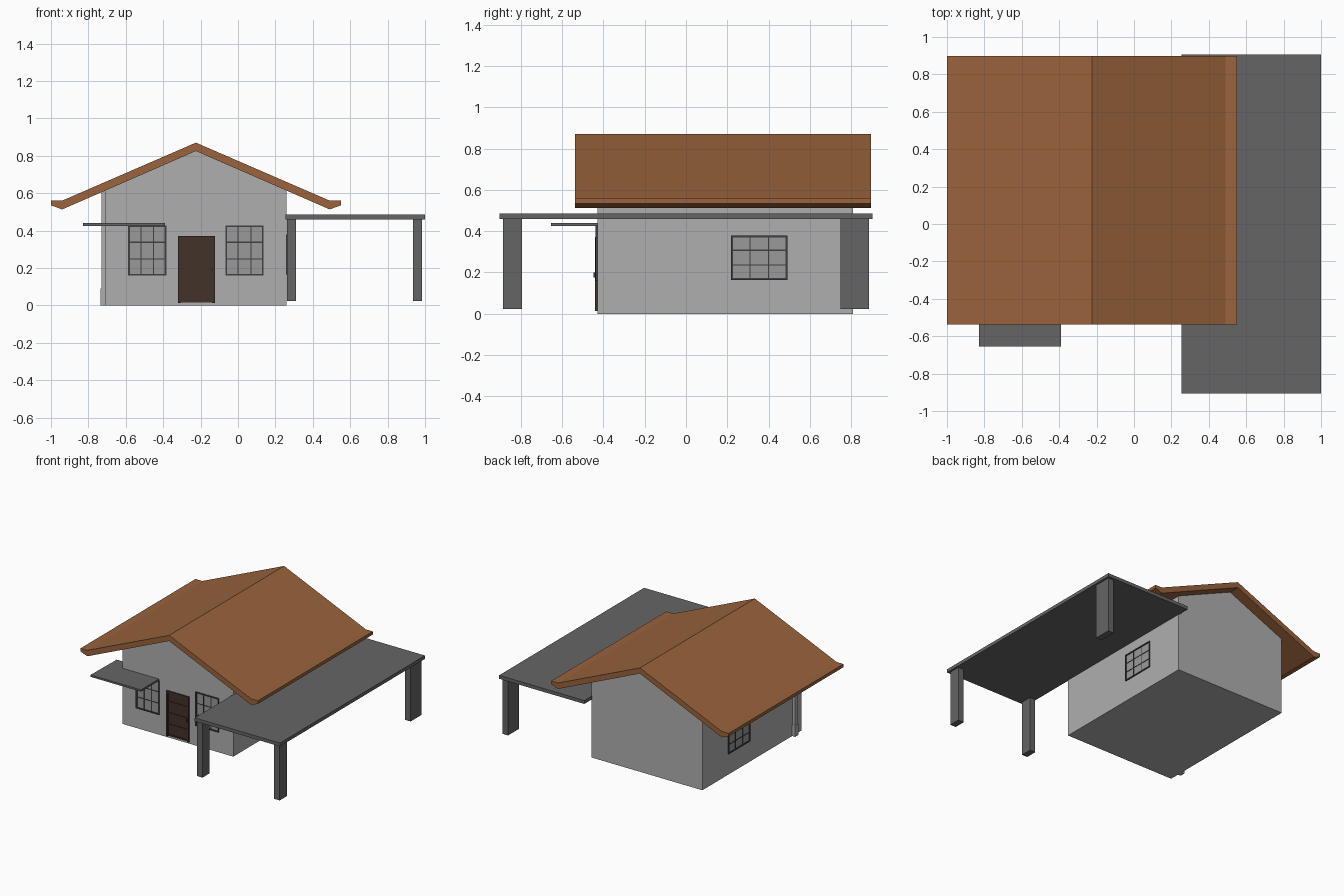
import bpy, bmesh
from mathutils import Matrix, Vector

if "Cube" in bpy.data.objects:
    bpy.data.objects.remove(bpy.data.objects["Cube"])


def material(name, rgb):
    m = bpy.data.materials.new(name)
    m.diffuse_color = (*rgb, 1)
    m.use_nodes = True
    m.node_tree.nodes["Principled BSDF"].inputs["Base Color"].default_value = m.diffuse_color
    return m


ROOF = material("terracotta", (0.32, 0.125, 0.045))
WALL = material("wall_grey", (0.43, 0.43, 0.43))
SLAB = material("concrete", (0.13, 0.13, 0.13))
FRAME = material("dark_frame", (0.05, 0.05, 0.05))
GLASS = material("pane_grey", (0.32, 0.32, 0.32))
WOOD = material("dark_wood", (0.055, 0.032, 0.022))


def finish(name, bm, mat):
    bmesh.ops.recalc_face_normals(bm, faces=bm.faces)
    me = bpy.data.meshes.new(name)
    bm.to_mesh(me)
    bm.free()
    ob = bpy.data.objects.new(name, me)
    me.materials.append(mat)
    bpy.context.collection.objects.link(ob)
    return ob


def add_box(bm, x, y, z):
    """Each argument is a (min, max) pair."""
    lo, hi = Vector((x[0], y[0], z[0])), Vector((x[1], y[1], z[1]))
    mat = Matrix.Translation((lo + hi) / 2) @ Matrix.Diagonal((*(hi - lo), 1))
    bmesh.ops.create_cube(bm, size=1, matrix=mat)


def boxes(name, mat, *dims):
    bm = bmesh.new()
    for d in dims:
        add_box(bm, *d)
    return finish(name, bm, mat)


def prism(name, pts, direction, mat):
    """Extrude a closed 3D outline along a vector."""
    bm = bmesh.new()
    face = bm.faces.new([bm.verts.new(p) for p in pts])
    new = bmesh.ops.extrude_face_region(bm, geom=[face])["geom"]
    bmesh.ops.translate(bm, vec=direction,
                        verts=[v for v in new if isinstance(v, bmesh.types.BMVert)])
    # extrude_face_region keeps the first cap, so the prism is closed
    return finish(name, bm, mat)


# House body with gable ends
CX = -0.225
wall = [(-0.71, 0), (0.26, 0), (0.26, 0.615), (CX, 0.827), (-0.71, 0.615)]
prism("house_walls", [(x, -0.43, z) for x, z in wall], (0, 1.24, 0), WALL)

# Roof: half profile (offset from ridge, height) mirrored, with kicked-up eaves
top = [(0.715, 0.56), (0.775, 0.56)]
under = [(0.775, 0.535), (0.715, 0.513)]
right = [(CX + d, z) for d, z in top + under]
left = [(CX - d, z) for d, z in reversed(top + under)]
roof = [(CX, 0.87)] + right + [(CX, 0.825)] + left
prism("gable_roof", [(x, -0.538, z) for x, z in roof], (0, 1.435, 0), ROOF)

# Carport slab and its three posts
boxes("carport_roof", SLAB, ((0.255, 1.0), (-0.905, 0.905), (0.46, 0.487)))
front_y, back_y, post_z = (-0.886, -0.796), (0.748, 0.886), (0.022, 0.462)
boxes("front_inner_post", SLAB, ((0.262, 0.31), front_y, post_z))
boxes("front_outer_post", SLAB, ((0.935, 0.985), front_y, post_z))
boxes("back_outer_post", SLAB, ((0.935, 0.985), back_y, post_z))

# Awning wrapping round the front left corner
awning = [(-0.83, -0.655), (-0.39, -0.655), (-0.39, -0.43),
          (-0.71, -0.43), (-0.71, -0.335), (-0.825, -0.335)]
prism("corner_awning", [(x, y, 0.425) for x, y in awning], (0, 0, 0.015), SLAB)

# Downpipe on the left wall
boxes("downpipe", WALL, ((-0.73, -0.708), (-0.35, -0.315), (0.0, 0.62)),
      ((-0.735, -0.708), (-0.353, -0.312), (0.0, 0.09)))


def window(name, width, height, place):
    """Framed 3 x 3 window built facing -y, then placed by a matrix."""
    w, h, t, b = width / 2, height / 2, 0.009, 0.003
    bars = [((-w, -w + t), (-0.008, 0.004), (-h, h)), ((w - t, w), (-0.008, 0.004), (-h, h)),
            ((-w + t, w - t), (-0.008, 0.004), (-h, -h + t)),
            ((-w + t, w - t), (-0.008, 0.004), (h - t, h))]
    for s in (-1, 1):
        bars.append(((s * w / 3 - b, s * w / 3 + b), (-0.005, 0.002), (-h + t, h - t)))
        bars.append(((-w + t, w - t), (-0.0045, 0.002), (s * h / 3 - b, s * h / 3 + b)))
    for ob in (boxes(name + "_frame", FRAME, *bars),
               boxes(name + "_glass", GLASS, ((-w + t, w - t), (-0.002, 0.002), (-h + t, h - t)))):
        ob.data.transform(place)


quarter = 1.5707963
for n, x in (("front_left_window", -0.485), ("front_right_window", 0.035)):
    window(n, 0.204, 0.268, Matrix.Translation((x, -0.43, 0.293)))
for n, x, s in (("right_window", 0.26, 1), ("left_window", -0.71, -1)):
    window(n, 0.272, 0.215, Matrix.Translation((x, 0.355, 0.272)) @ Matrix.Rotation(s * quarter, 4, 'Z'))

# Front door: leaf, surround, rails and handle
boxes("door_leaf", WOOD, ((-0.315, -0.13), (-0.433, -0.425), (0.015, 0.365)))
rails = [((-0.306, -0.139), (-0.438, -0.43), (z, z + 0.012)) for z in (0.018, 0.1, 0.19, 0.28)]
boxes("door_frame", WOOD, ((-0.322, -0.306), (-0.44, -0.425), (0.013, 0.371)),
      ((-0.139, -0.123), (-0.44, -0.425), (0.013, 0.371)),
      ((-0.306, -0.139), (-0.44, -0.425), (0.357, 0.371)), *rails)
boxes("door_handle", FRAME, ((-0.139, -0.131), (-0.448, -0.435), (0.175, 0.2)))
